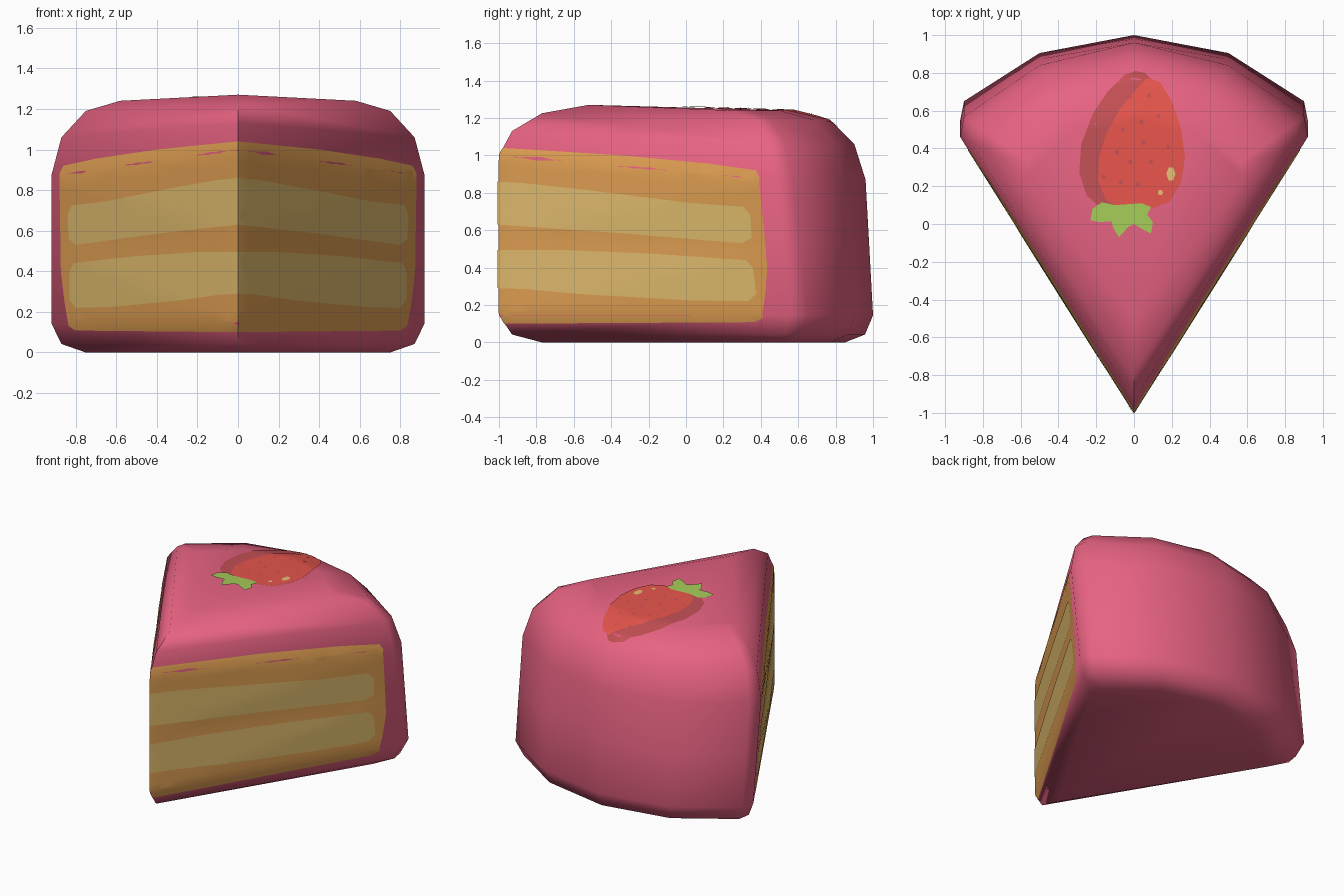
import bpy, bmesh, math
from mathutils import Vector
from mathutils.bvhtree import BVHTree

if "Cube" in bpy.data.objects:
    bpy.data.objects.remove(bpy.data.objects["Cube"])


def material(name, rgb):
    def lin(c):
        c /= 255
        return c / 12.92 if c <= 0.04045 else ((c + 0.055) / 1.055) ** 2.4
    m = bpy.data.materials.new(name)
    m.diffuse_color = (*[lin(c) for c in rgb], 1)
    m.use_nodes = True
    m.node_tree.nodes["Principled BSDF"].inputs["Base Color"].default_value = m.diffuse_color
    return m


PINK = material("pink icing", (235, 100, 132))
SPONGE = material("golden sponge", (228, 162, 84))
CREAM = material("pale cream", (229, 192, 112))
RED = material("berry red", (235, 87, 78))
DARK = material("berry shade", (196, 80, 85))
GREEN = material("leaf green", (165, 203, 87))
SHINE = material("berry shine", (240, 200, 120))


def finish(bm, name, mat):
    me = bpy.data.meshes.new(name)
    bm.to_mesh(me)
    ob = bpy.data.objects.new(name, me)
    bpy.context.collection.objects.link(ob)
    me.materials.append(mat)
    bpy.ops.object.select_all(action='DESELECT')
    bpy.context.view_layer.objects.active = ob
    ob.select_set(True)
    bpy.ops.object.shade_smooth_by_angle(angle=math.radians(62))
    return ob


# Icing body: wedge rings (z, tip z, tip y, side x, side y, corner x, corner y, back x, back y, rear y)
RINGS = [
    (0.00, 0.00, -0.77, 0.75, 0.45, 0.735, 0.53, 0.42, 0.77, 0.85),
    (0.042, 0.042, -0.93, 0.87, 0.53, 0.855, 0.62, 0.48, 0.865, 0.957),
    (0.145, 0.145, -1.0, 0.92, 0.55, 0.90, 0.65, 0.50, 0.905, 1.0),
    (0.51, 0.57, -1.0, 0.92, 0.505, 0.90, 0.61, 0.50, 0.873, 0.98),
    (0.87, 1.00, -1.0, 0.92, 0.46, 0.90, 0.57, 0.50, 0.84, 0.96),
    (1.06, 1.13, -0.93, 0.87, 0.44, 0.85, 0.53, 0.47, 0.79, 0.90),
    (1.19, 1.225, -0.77, 0.75, 0.38, 0.73, 0.45, 0.41, 0.68, 0.77),
    (1.24, 1.27, -0.52, 0.58, 0.25, 0.56, 0.32, 0.32, 0.50, 0.58),
]
body = bmesh.new()
loops = []
for z, tz, ty, ax, ay, cx, cy, dx, dy, ey in RINGS:
    half = [(ax, ay), (cx, cy), (dx, dy)]
    pts = [(0, ty, tz)] + [(x, y, z) for x, y in half] + [(0, ey, z)]
    pts += [(-x, y, z) for x, y in reversed(half)]
    loops.append([body.verts.new(p) for p in pts])
n = len(loops[0])
for lo, hi in zip(loops, loops[1:]):
    for i in range(n):
        j = (i + 1) % n
        body.faces.new((lo[i], lo[j], hi[j], hi[i]))
body.faces.new(loops[-1])
body.faces.new(loops[0][::-1])
bmesh.ops.triangulate(body, faces=body.faces[:])
bmesh.ops.recalc_face_normals(body, faces=body.faces[:])
tree = BVHTree.FromBMesh(body)
finish(body, "icing_body", PINK)


# Thin plate: outlines (u, v) projected onto the icing along direction d
def plate(name, outlines, mat, lift, front, sx=1):
    d = Vector((0, 1, 0)) if front else Vector((0, 0, -1))
    bm = bmesh.new()
    for pts in outlines:
        vs = [bm.verts.new((u * sx, 0, v) if front else (u, v, 0)) for u, v in pts]
        bm.faces.new(vs)
    bmesh.ops.triangulate(bm, faces=bm.faces[:])
    up = Vector((0, 0, 1)) if front else Vector((0, 1, 0))
    if len(outlines) == 1 and len(outlines[0]) > 8:
        for axis in (Vector((1, 0, 0)), up):
            for k in range(-24, 28):
                bmesh.ops.bisect_plane(bm, geom=bm.verts[:] + bm.edges[:] + bm.faces[:],
                                       plane_co=axis * (k * 0.05 + 0.0071), plane_no=axis)
        bmesh.ops.triangulate(bm, faces=bm.faces[:])
    for v in bm.verts:
        o = v.co - d * 5
        if front:
            o.x = sx * max(abs(o.x), 0.0015)
        hit = tree.ray_cast(o, d)[0]
        if hit is None:
            hit = tree.find_nearest(v.co)[0]
        if front:
            v.co.y = hit.y - lift
        else:
            v.co.z = hit.z + lift
    bm.normal_update()
    for f in bm.faces:
        if f.normal.dot(d) > 0:
            f.normal_flip()
    return finish(bm, name, mat)


def oval(cx, cy, rx, ry, n=6):
    return [(cx + rx * math.cos(math.tau * i / n), cy + ry * math.sin(math.tau * i / n))
            for i in range(n)]


# Cut faces: sponge with two cream layers, on both sides
sponge = [(0, .10), (.80, .108), (.835, .13), (.855, .25), (.873, .4), (.88, .88),
          (.86, .92), (.7, .955), (.4, 1.0), (0, 1.04)]
upper = [(0, .63), (.4, .585), (.80, .53), (.835, .56), (.84, .68), (.82, .725),
         (.65, .745), (.3, .815), (.1, .85), (0, .86)]
lower = [(0, .29), (.09, .285), (.3, .255), (.62, .225), (.80, .22), (.83, .26), (.83, .40),
         (.81, .44), (.5, .475), (.2, .495), (0, .495)]
for side, sx in (("right", 1), ("left", -1)):
    plate("sponge_" + side, [sponge], SPONGE, 0.005, True, sx)
    plate("upper_cream_" + side, [upper], CREAM, 0.009, True, sx)
    plate("lower_cream_" + side, [lower], CREAM, 0.009, True, sx)

# Strawberry picture on top
shade = [(.01, .81), (-.05, .79), (-.14, .70), (-.22, .58), (-.28, .42), (-.29, .27),
         (-.25, .15), (-.18, .09), (0, .09), (.15, .3), (.1, .76), (.06, .80)]
berry = [(.07, .775), (.0, .70), (-.08, .60), (-.15, .47), (-.185, .35), (-.19, .23),
         (-.15, .13), (-.08, .09), (.1, .085), (.19, .12), (.25, .22), (.27, .35),
         (.25, .50), (.20, .65), (.14, .75)]
leaves = [(-.23, .02), (-.22, .08), (-.17, .115), (-.1, .10), (.04, .11), (.09, .09),
          (.07, .05), (.10, .01), (.09, -.05), (.05, -.03), (0, 0), (-.03, -.015),
          (-.08, -.07), (-.11, -.02), (-.12, .015), (-.18, .01)]
plate("berry_shade", [shade], DARK, 0.003, False)
plate("berry", [berry], RED, 0.005, False)
plate("berry_leaves", [leaves], GREEN, 0.007, False)
seeds = [(.08, .68), (-.02, .67), (.13, .57), (.04, .54), (-.06, .50), (.18, .41), (.05, .43),
         (-.09, .38), (.09, .33), (-.02, .33), (-.16, .25), (-.07, .22), (.02, .21)]
plate("berry_seeds", [oval(x, y, .011, .013) for x, y in seeds], DARK, 0.008, False)
plate("berry_shine", [oval(.195, .265, .024, .04), oval(.14, .167, .014, .016)],
      SHINE, 0.008, False)
